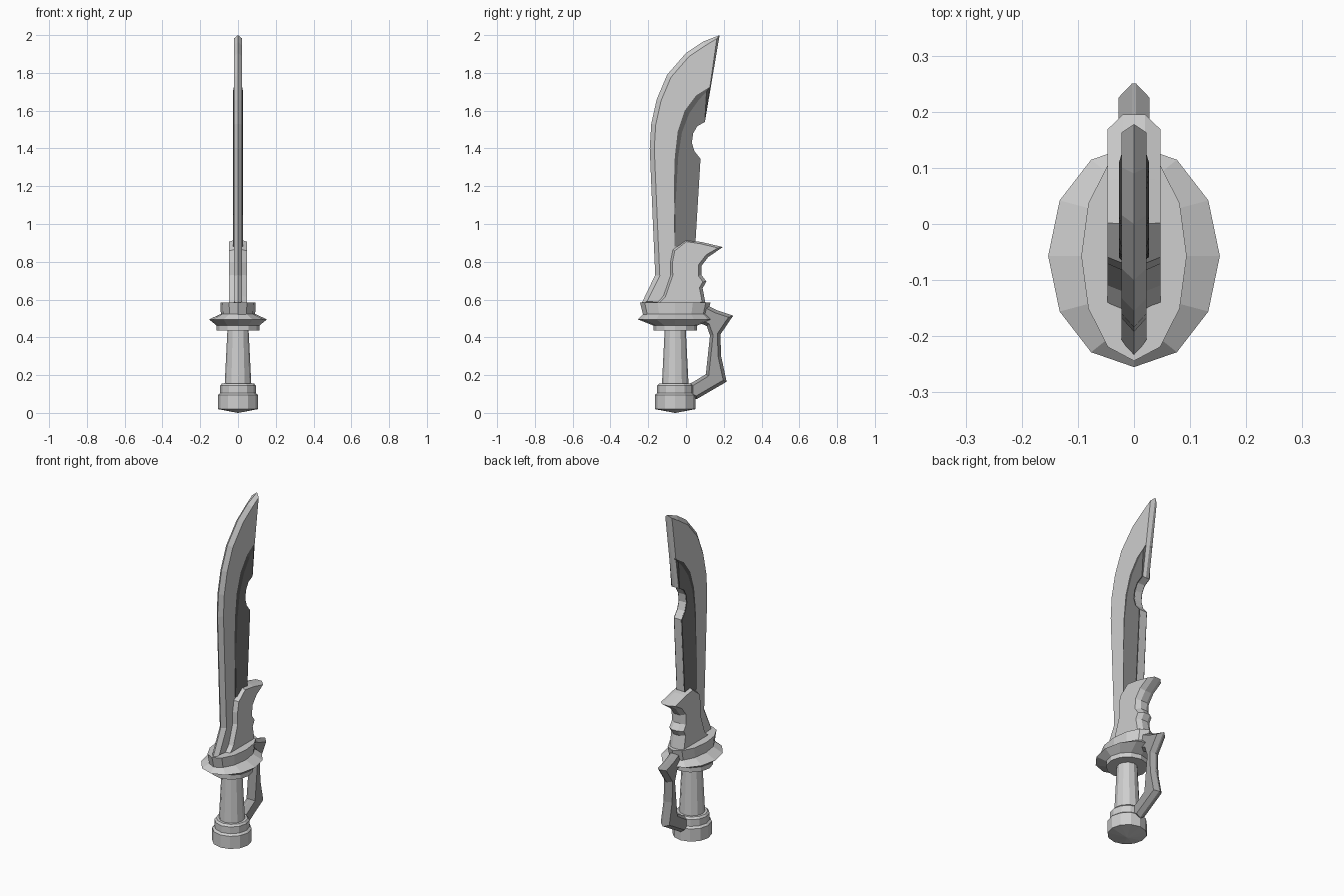
import bpy, bmesh, math
from mathutils import Vector

if "Cube" in bpy.data.objects:
    bpy.data.objects.remove(bpy.data.objects["Cube"])

CY = -0.057  # grip axis


def material(name, v):
    m = bpy.data.materials.new(name)
    m.diffuse_color = (v, v, v, 1)
    m.use_nodes = True
    m.node_tree.nodes["Principled BSDF"].inputs["Base Color"].default_value = m.diffuse_color
    return m


STEEL = material("light steel", 0.62)
INLAY = material("dark inlay", 0.19)
RIM = material("inlay rim", 0.10)
BOW = material("grey iron", 0.36)


def finish(name, bm, mats):
    bmesh.ops.remove_doubles(bm, verts=bm.verts, dist=1e-5)
    bmesh.ops.recalc_face_normals(bm, faces=bm.faces)
    me = bpy.data.meshes.new(name)
    bm.to_mesh(me)
    bm.free()
    for m in mats:
        me.materials.append(m)
    ob = bpy.data.objects.new(name, me)
    bpy.context.collection.objects.link(ob)


def inset_outline(pts, dist):
    """Move each outline point inward by its own distance."""
    p = [Vector(q) for q in pts]
    n = len(p)
    area = sum(p[i].x * p[(i + 1) % n].y - p[(i + 1) % n].x * p[i].y for i in range(n))
    s = 1 if area > 0 else -1
    out = []
    for i in range(n):
        a = (p[i] - p[i - 1]).normalized()
        b = (p[(i + 1) % n] - p[i]).normalized()
        na, nb = Vector((-a.y, a.x)) * s, Vector((-b.y, b.x)) * s
        m = (na + nb).normalized()
        out.append(p[i] + m * dist[i] / max(m.dot(na), 0.6))
    return out


def slab(name, pts, dist, half, mats, rim_half=0.0):
    """Bevelled plate from a y-z outline: full at rim_half, inset at half."""
    inner = inset_outline(pts, dist)
    bm = bmesh.new()
    rings = []
    for x, o in ((-half, inner), (-rim_half, pts), (rim_half, pts), (half, inner)):
        rings.append([bm.verts.new((x, q[0], q[1])) for q in o])
    n = len(pts)
    for r, t in zip(rings, rings[1:]):
        for i in range(n):
            j = (i + 1) % n
            f = bm.faces.new((r[i], r[j], t[j], t[i]))
            f.material_index = len(mats) - 1
    bm.faces.new(rings[0])
    bm.faces.new(rings[-1])
    finish(name, bm, mats)


def turned(name, profile, sides=12):
    """Stack of elliptical rings (rx, ry, z) around the grip axis."""
    bm = bmesh.new()
    rings = [[bm.verts.new((rx * math.cos(math.tau * k / sides),
                            CY + ry * math.sin(math.tau * k / sides), z))
              for k in range(sides)] for rx, ry, z in profile]
    for r, t in zip(rings, rings[1:]):
        for i in range(sides):
            j = (i + 1) % sides
            bm.faces.new((r[i], r[j], t[j], t[i]))
    bm.faces.new(rings[0])
    bm.faces.new(rings[-1])
    finish(name, bm, [STEEL])


# Blade: sharpened curved edge, flat notched spine
edge = [(-0.24, 0.57), (-0.163, 0.73), (-0.175, 1.0), (-0.192, 1.40), (-0.184, 1.53),
        (-0.155, 1.66), (-0.10, 1.79), (0.0, 1.905), (0.09, 1.965), (0.178, 2.0)]
notch = [(0.10, 1.54), (0.06, 1.518), (0.038, 1.48), (0.031, 1.43), (0.045, 1.385), (0.077, 1.345)]
spine = notch + [(0.05, 0.90), (0.03, 0.57)]
slab("blade", edge + spine, [0.024] * 9 + [0.014] + [0] * len(spine), 0.022, [STEEL])

# Dark raised inlay on both sides of the blade, with a darker rim
inlay_edge = [(-0.06, 0.88), (-0.062, 1.05), (-0.066, 1.2), (-0.061, 1.36), (-0.046, 1.49),
              (-0.01, 1.60), (0.05, 1.68), (0.127, 1.728)]
inlay_back = [(y - 0.001, z) for y, z in notch] + [(0.048, 0.88)]
slab("blade_inlay", inlay_edge + inlay_back,
     [0, 0.003, 0.016, 0.02, 0.025, 0.03, 0.028, 0.02] + [0] * len(inlay_back),
     0.027, [INLAY, RIM], 0.0215)

# Hooked blade sleeve above the guard
sleeve = [(-0.165, 0.57), (-0.12, 0.62), (-0.082, 0.73), (-0.083, 0.80), (-0.07, 0.865),
          (0.0, 0.915), (0.08, 0.905), (0.195, 0.878), (0.118, 0.825), (0.083, 0.78),
          (0.082, 0.73), (0.108, 0.695), (0.088, 0.66), (0.105, 0.57)]
slab("blade_sleeve", sleeve, [0.012] * 5 + [0.008, 0.01] + [0.016] * 7, 0.047, [STEEL], 0.02)

# Oval guard, grip and pommel
turned("guard_collar", [(0.09, 0.168, 0.51), (0.094, 0.187, 0.585)])
turned("guard_disc", [(0.113, 0.115, 0.462), (0.153, 0.198, 0.495), (0.088, 0.168, 0.525)])
turned("guard_base", [(0.113, 0.115, 0.435), (0.113, 0.115, 0.47)])
turned("grip", [(0.071, 0.071, 0.14), (0.056, 0.056, 0.44)])
turned("pommel", [(0.002, 0.002, 0.0), (0.106, 0.108, 0.02), (0.106, 0.108, 0.095),
                  (0.094, 0.096, 0.105), (0.094, 0.096, 0.145), (0.085, 0.085, 0.156)])

# Angular knuckle bow behind the grip
bow = [(0.04, 0.55), (0.11, 0.57), (0.16, 0.545), (0.25, 0.515), (0.182, 0.415), (0.186, 0.30),
       (0.215, 0.165), (0.055, 0.072), (0.02, 0.09), (0.02, 0.155), (0.04, 0.165),
       (0.105, 0.205), (0.127, 0.41), (0.11, 0.46), (0.05, 0.485)]
slab("knuckle_bow", bow, [0.016] * len(bow), 0.028, [BOW], 0.004)
